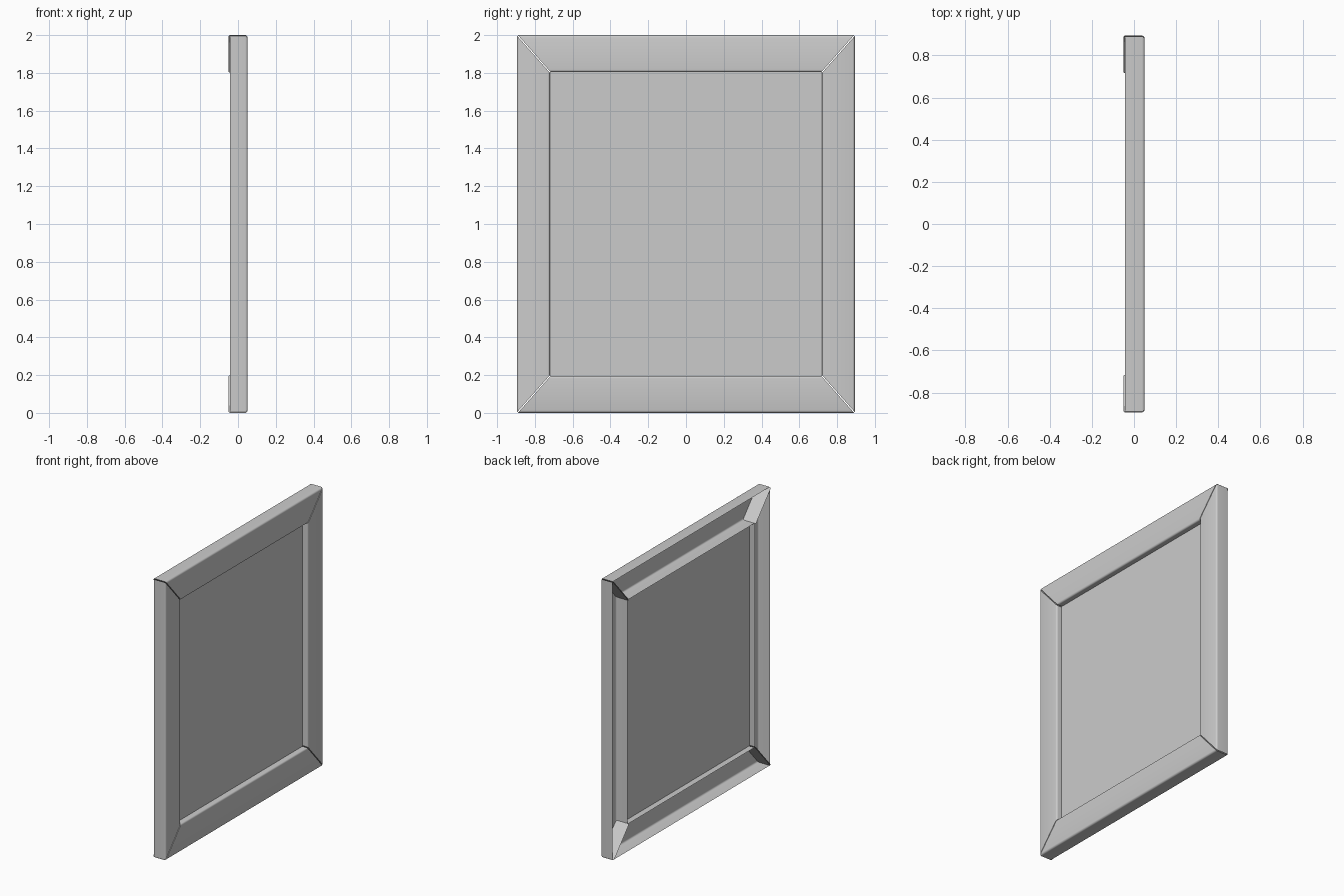
import bpy, bmesh, math
from mathutils import Vector

if "Cube" in bpy.data.objects:
    bpy.data.objects.remove(bpy.data.objects["Cube"])

FRONT, BACK, CAP_BACK = 0.05, -0.042, -0.05
OUT_Y, IN_Y, IN_Z = 0.894, 0.721, 0.805   # half sizes, z measured from the middle
GAP = 0.004


def arc(cx, cu, r, a0, a1, n=4):
    # points (x, u) on a rounded corner; u runs 0 (outer) to 1 (inner)
    pts = []
    for i in range(n + 1):
        a = math.radians(a0 + (a1 - a0) * i / n)
        pts.append((cx + r * math.cos(a), cu + r / 0.18 * math.sin(a)))
    return pts


R = 0.012
U = R / 0.18
# open channel section: outer wall, front face, inner wall
channel = [(BACK, 0)] + arc(FRONT - R, U, R, -90, 0) + arc(FRONT - R, 1 - U, R, 0, 90) + [(BACK, 1)]
# closed mitre plate, reaching slightly further back
r = 0.007
plate = channel[1:-1] + arc(CAP_BACK + r, 1 - r / 0.18, r, 90, 180, 3) + arc(CAP_BACK + r, r / 0.18, r, 180, 270, 3)


def bar(name, vertical, side):
    bm = bmesh.new()

    def point(x, u, end):
        y = OUT_Y + (IN_Y - OUT_Y) * u
        z = 1 + (IN_Z - 1) * u
        if vertical:
            return Vector((x, side * y, 1 + end * (z - GAP)))
        return Vector((x, end * (y - GAP), 1 + side * z))

    rows = [[bm.verts.new(point(x, u, e)) for x, u in channel] for e in (-1, 1)]
    for i in range(len(channel) - 1):
        bm.faces.new((rows[0][i], rows[0][i + 1], rows[1][i + 1], rows[1][i]))
    # mitre plates at both ends
    for e in (-1, 1):
        bm.faces.new([bm.verts.new(point(x, u, e)) for x, u in plate])
    bmesh.ops.remove_doubles(bm, verts=bm.verts, dist=1e-5)
    bmesh.ops.recalc_face_normals(bm, faces=bm.faces)
    me = bpy.data.meshes.new(name)
    bm.to_mesh(me)
    bm.free()
    ob = bpy.data.objects.new(name, me)
    bpy.context.collection.objects.link(ob)
    bpy.context.view_layer.objects.active = ob
    ob.select_set(True)
    bpy.ops.object.shade_smooth_by_angle(angle=math.radians(35))
    ob.select_set(False)


# four mitred frame bars
bar("frame_top", False, 1)
bar("frame_bottom", False, -1)
bar("frame_left", True, -1)
bar("frame_right", True, 1)

# recessed picture panel
bpy.ops.mesh.primitive_cube_add(size=1, location=(0.005, 0, 1))
panel = bpy.context.object
panel.name = "picture_panel"
panel.scale = (0.008, 2 * IN_Y, 2 * IN_Z)
